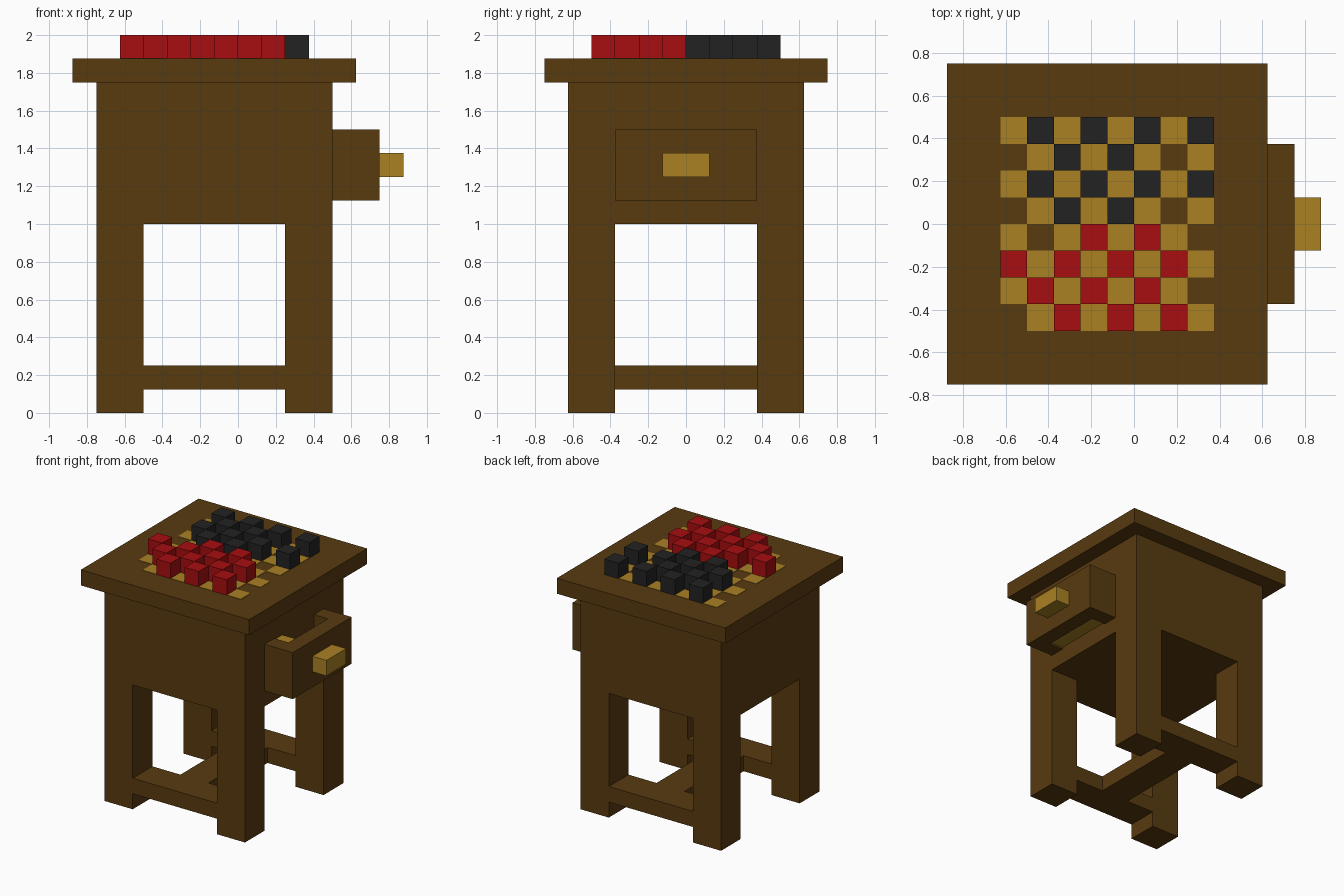
import bpy, bmesh
from mathutils import Vector

if "Cube" in bpy.data.objects:
    bpy.data.objects.remove(bpy.data.objects["Cube"])


def material(name, rgb):
    m = bpy.data.materials.new(name)
    m.diffuse_color = (*rgb, 1)
    m.use_nodes = True
    m.node_tree.nodes["Principled BSDF"].inputs["Base Color"].default_value = m.diffuse_color
    return m


BROWN = material("brown wood", (0.098, 0.043, 0.005))
GOLD = material("golden wood", (0.40, 0.22, 0.017))
RED = material("red paint", (0.385, 0.004, 0.005))
BLACK = material("black paint", (0.016, 0.016, 0.016))


def boxes(name, mat, spans):
    """One object made of boxes given as (x0, x1, y0, y1, z0, z1)."""
    bm = bmesh.new()
    for x0, x1, y0, y1, z0, z1 in spans:
        lo, hi = Vector((x0, y0, z0)), Vector((x1, y1, z1))
        for v in bmesh.ops.create_cube(bm, size=1)["verts"]:
            v.co = Vector(((lo + hi)[i] / 2 + v.co[i] * (hi - lo)[i] for i in range(3)))
    me = bpy.data.meshes.new(name)
    bm.to_mesh(me)
    bm.free()
    me.materials.append(mat)
    ob = bpy.data.objects.new(name, me)
    bpy.context.collection.objects.link(ob)
    return ob


U = 0.125       # base unit
CX = -U         # centre of the table in x

# Table top and cabinet
boxes("table_top", BROWN, [(CX - 0.75, CX + 0.75, -0.75, 0.75, 1.75, 1.875)])
boxes("cabinet", BROWN, [(CX - 0.625, CX + 0.625, -0.625, 0.625, 1.0, 1.75)])

# Four square legs
for sx, side in ((-1, "left"), (1, "right")):
    for sy, end in ((-1, "front"), (1, "back")):
        x, y = CX + sx * 0.5, sy * 0.5
        boxes(f"{end}_{side}_leg", BROWN, [(x - U, x + U, y - U, y + U, 0, 1.0)])

# H-shaped stretchers
for sy, end in ((-1, "front"), (1, "back")):
    boxes(f"{end}_stretcher", BROWN,
          [(CX - 0.375, CX + 0.375, sy * 0.5 - U, sy * 0.5 + U, U, 2 * U)])
boxes("middle_stretcher", BROWN, [(CX - U, CX + U, -0.375, 0.375, U, 2 * U)])

# Open drawer: front board, two sides, floor, contents and knob
boxes("drawer", BROWN, [
    (0.625, 0.75, -0.375, 0.375, 1.125, 1.5),
    (0.5, 0.625, -0.375, -0.25, 1.125, 1.5),
    (0.5, 0.625, 0.25, 0.375, 1.125, 1.5)])
boxes("drawer_floor", GOLD, [(0.5, 0.625, -0.25, 0.25, 1.14, 1.25)])
boxes("drawer_contents", GOLD, [(0.5, 0.625, -0.25, -0.15, 1.25, 1.49)])
boxes("drawer_knob", GOLD, [(0.75, 0.875, -U, U, 1.25, 1.375)])

# Board squares and pieces; dots are empty dark squares
rows = [" b b b b", ". b b . ", " b b b b", ". b b . ",
        " . r r .", "r r r r ", " r r r .", ". r r r "]
squares, red, black = [], [], []
for r, row in enumerate(rows):
    for c, mark in enumerate(row):
        x, y = CX - 0.5 + c * U, 0.5 - (r + 1) * U
        if mark == " ":
            squares.append((x, x + U, y, y + U, 1.873, 1.878))
        elif mark in "rb":
            (red if mark == "r" else black).append((x, x + U, y, y + U, 1.875, 2.0))
boxes("board_squares", GOLD, squares)
boxes("red_pieces", RED, red)
boxes("black_pieces", BLACK, black)
